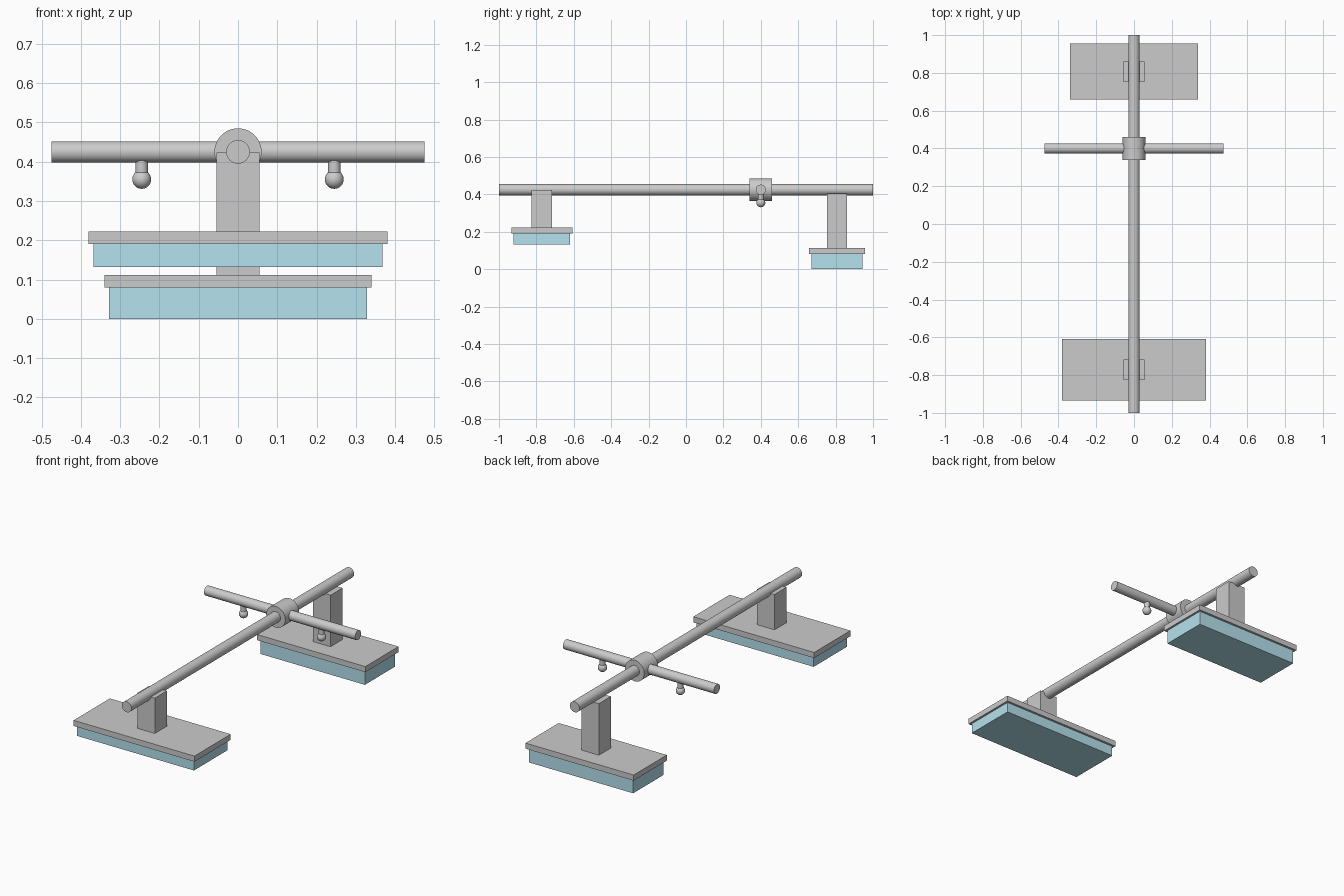
import bpy
from math import radians

if "Cube" in bpy.data.objects:
    bpy.data.objects.remove(bpy.data.objects["Cube"])

BAR_Z = 0.425     # axis height of both bars
CROSS_Y = 0.40    # position of the cross bar

blue = bpy.data.materials.new("pad_blue")
blue.diffuse_color = (0.46, 0.76, 0.85, 1)
blue.use_nodes = True
blue.node_tree.nodes["Principled BSDF"].inputs["Base Color"].default_value = blue.diffuse_color


def box(name, half_x, y, half_y, z0, z1, mat=None):
    bpy.ops.mesh.primitive_cube_add(size=1, location=(0, y, (z0 + z1) / 2))
    ob = bpy.context.object
    ob.name = name
    ob.scale = (2 * half_x, 2 * half_y, z1 - z0)
    bpy.ops.object.transform_apply(location=False, rotation=False, scale=True)
    if mat:
        ob.data.materials.append(mat)
    return ob


def rod(name, radius, length, loc, rot=(0, 0, 0)):
    bpy.ops.mesh.primitive_cylinder_add(vertices=48, radius=radius, depth=length,
                                        location=loc, rotation=rot)
    bpy.context.object.name = name
    bpy.ops.object.shade_smooth_by_angle(angle=radians(30))


ALONG_Y = (radians(90), 0, 0)
ALONG_X = (0, radians(90), 0)

# Long main bar, sleeve and cross bar
rod("main_bar", 0.03, 2.0, (0, 0, BAR_Z), ALONG_Y)
rod("sleeve", 0.06, 0.122, (0, CROSS_Y, BAR_Z), ALONG_Y)
rod("cross_bar", 0.027, 0.95, (0, CROSS_Y, BAR_Z), ALONG_X)

# Knobs hanging under the cross bar
for side, x in (("left", -0.245), ("right", 0.245)):
    rod(side + "_knob_stem", 0.016, 0.06, (x, CROSS_Y, 0.39))
    bpy.ops.mesh.primitive_uv_sphere_add(segments=32, ring_count=16, radius=0.024,
                                         location=(x, CROSS_Y, 0.355))
    bpy.context.object.name = side + "_knob"
    bpy.ops.object.shade_smooth()

# Feet: post, plate and coloured pad
# name, y, plate half x, plate half y, pad bottom, pad top, plate top, post top
feet = (("front", -0.771, 0.38, 0.163, 0.132, 0.190, 0.222, 0.423),
        ("back", 0.807, 0.34, 0.149, 0.0, 0.080, 0.112, 0.405))
for name, y, hx, hy, z0, z1, z2, z3 in feet:
    box(name + "_pad", hx - 0.012, y, hy - 0.013, z0, z1, blue)
    box(name + "_plate", hx, y, hy, z1, z2)
    box(name + "_post", 0.055, y, 0.054, z2, z3)
